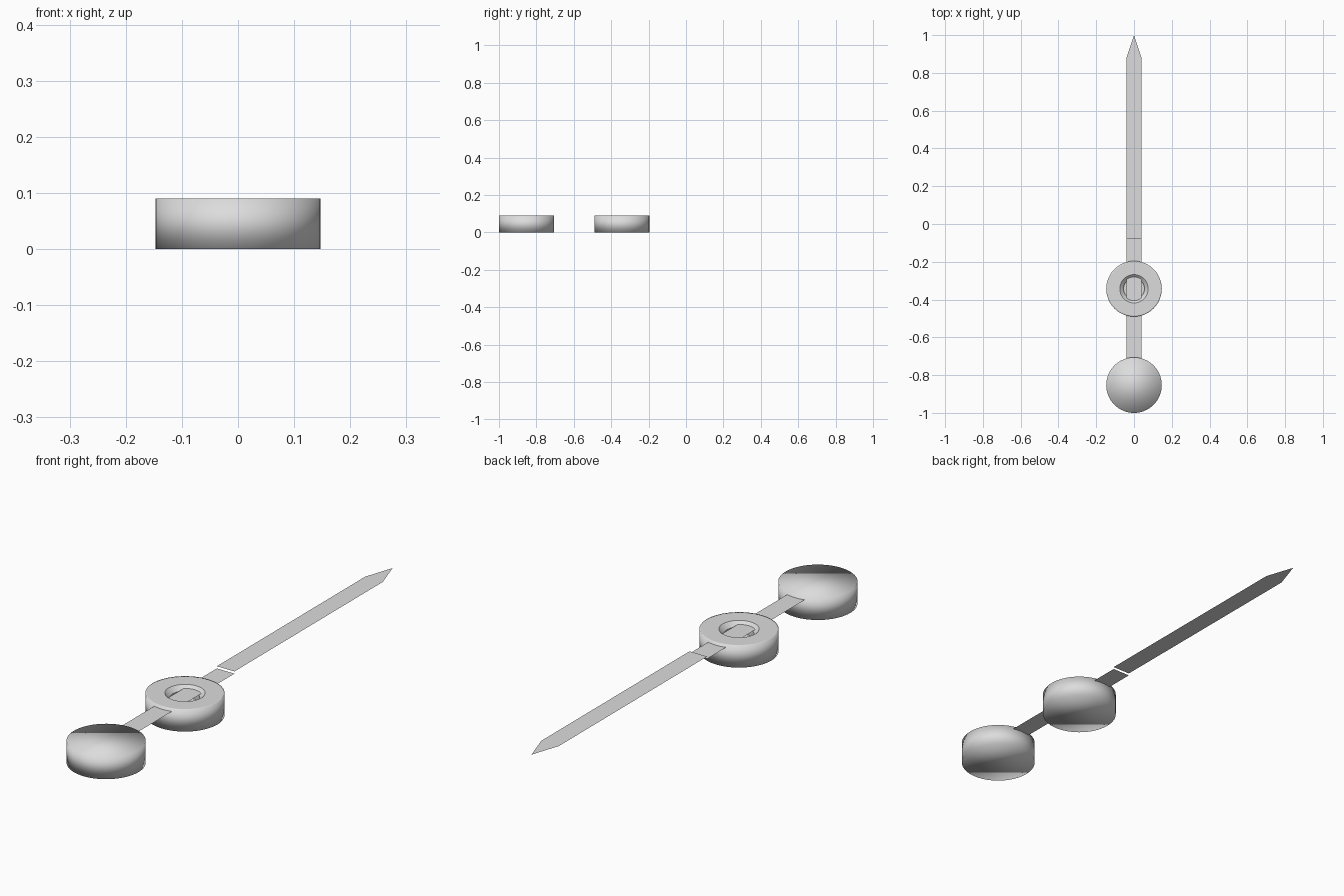
import bpy
import bmesh
import math

cube = bpy.data.objects.get("Cube")
if cube:
    bpy.data.objects.remove(cube, do_unlink=True)

grey = bpy.data.materials.new("light grey")
grey.use_nodes = True
colour = (0.72, 0.72, 0.72, 1)
grey.diffuse_color = colour
grey.node_tree.nodes["Principled BSDF"].inputs["Base Color"].default_value = colour

RADIUS, HEIGHT, SIDES = 0.147, 0.09, 64
HALF_WIDTH = 0.04
HUB_Y, WEIGHT_Y, JOINT_Y = -0.343, -0.853, -0.08


def add_object(name, bm, smooth):
    mesh = bpy.data.meshes.new(name)
    for face in bm.faces:
        face.smooth = smooth
    bm.to_mesh(mesh)
    bm.free()
    mesh.materials.append(grey)
    obj = bpy.data.objects.new(name, mesh)
    bpy.context.collection.objects.link(obj)
    return obj


def turned(name, y, profile):
    """Closed round part from (radius, height) points, bottom to top."""
    bm = bmesh.new()
    rings = []
    for r, z in profile:
        angles = [math.tau * i / SIDES for i in range(SIDES)]
        rings.append([bm.verts.new((r * math.cos(a), y + r * math.sin(a), z)) for a in angles])
    for low, high in zip(rings, rings[1:]):
        for i in range(SIDES):
            j = (i + 1) % SIDES
            bm.faces.new((low[i], low[j], high[j], high[i]))
    bm.faces.new(rings[0][::-1])
    bm.faces.new(rings[-1])
    return add_object(name, bm, True)


def plate(name, outline, z):
    """Thin flat sheet facing up."""
    bm = bmesh.new()
    bm.faces.new([bm.verts.new((x, y, z)) for x, y in outline])
    return add_object(name, bm, False)


# Round counterweight at the tail
turned("counterweight", WEIGHT_Y, [(RADIUS, 0), (RADIUS, HEIGHT)])

# Hub with a tapered recess in its top
hub = turned("hub", HUB_Y, [(RADIUS, 0), (RADIUS, HEIGHT), (0.14, HEIGHT),
                            (0.075, HEIGHT), (0.055, 0.072), (0.055, 0.045)])
for edge in hub.data.edges:
    rim = [hub.data.vertices[v].co for v in edge.vertices]
    if all(math.hypot(c.x, c.y - HUB_Y) < 0.08 and c.z < HEIGHT + 0.001 for c in rim):
        edge.use_edge_sharp = abs(rim[0].z - rim[1].z) < 0.001

# Tail strip running from the counterweight through the hub
plate("tail_strip", [(-HALF_WIDTH, WEIGHT_Y), (HALF_WIDTH, WEIGHT_Y),
                     (HALF_WIDTH, JOINT_Y), (-HALF_WIDTH, JOINT_Y)], 0.079)

# Long pointed blade, a small step above the tail strip
plate("pointer_blade", [(-HALF_WIDTH, JOINT_Y), (HALF_WIDTH, JOINT_Y),
                        (HALF_WIDTH, 0.88), (0, 1), (-HALF_WIDTH, 0.88)], 0.088)
